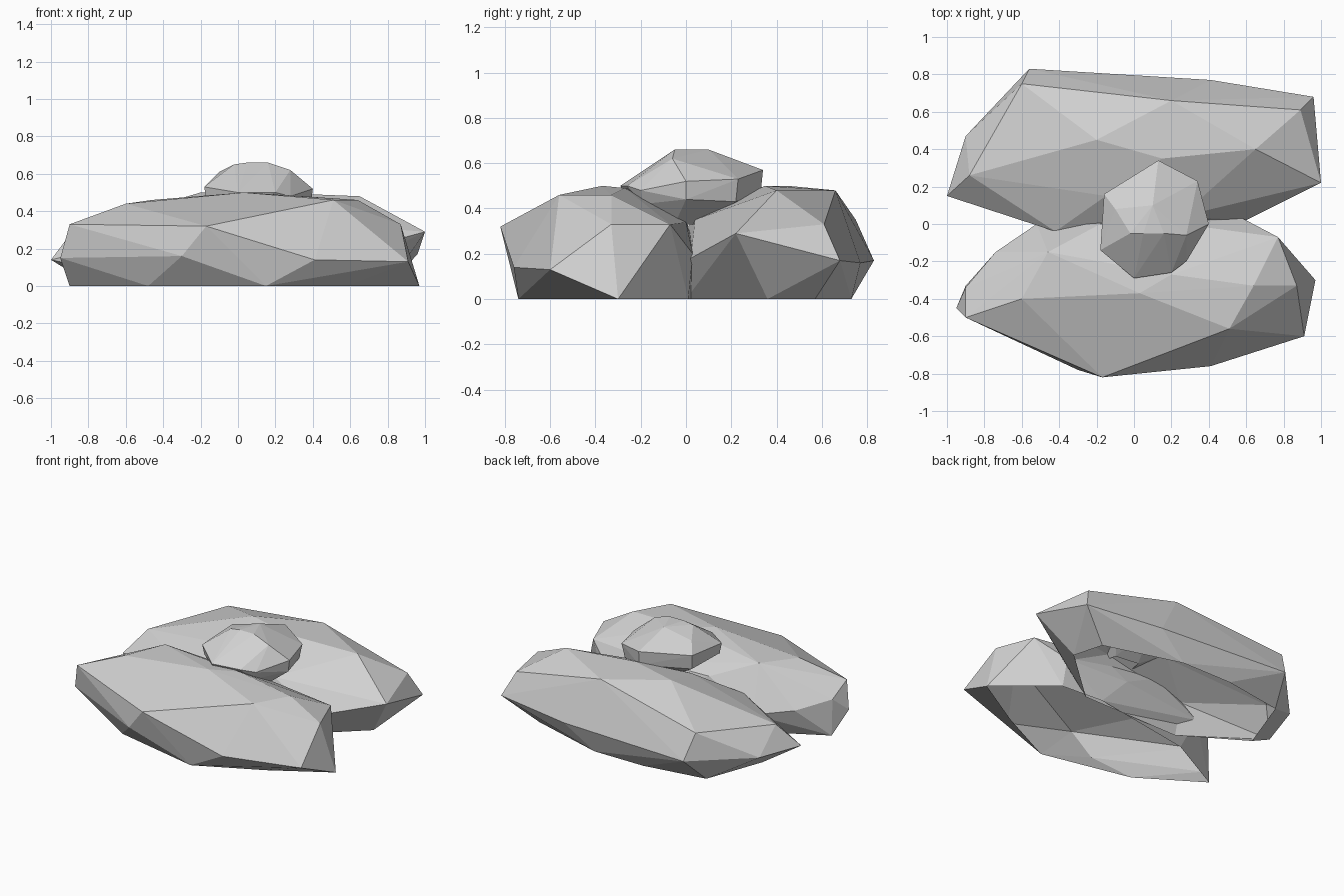
import bpy
import bmesh
import math

# Remove the default cube if it is there
default_cube = bpy.data.objects.get("Cube")
if default_cube:
    bpy.data.objects.remove(default_cube, do_unlink=True)


def make_material(name, color):
    material = bpy.data.materials.new(name)
    material.use_nodes = True
    material.diffuse_color = color
    shader = material.node_tree.nodes["Principled BSDF"]
    shader.inputs["Base Color"].default_value = color
    shader.inputs["Roughness"].default_value = 1
    return material


def make_rock(name, corners, material):
    """Chisel one faceted boulder: a tight convex shell, hollow and open below."""
    bm = bmesh.new()
    for corner in corners:
        bm.verts.new(corner)
    bmesh.ops.convex_hull(bm, input=list(bm.verts))
    bmesh.ops.recalc_face_normals(bm, faces=list(bm.faces))
    # Drop corners that lie inside the shell
    loose = [vert for vert in bm.verts if not vert.link_faces]
    bmesh.ops.delete(bm, geom=loose, context="VERTS")
    # Open the level underside
    floor = min(vert.co.z for vert in bm.verts) + .001
    underside = [face for face in bm.faces
                 if all(vert.co.z < floor for vert in face.verts)]
    bmesh.ops.delete(bm, geom=underside, context="FACES")
    # Merge nearly flat triangles into larger facets
    bmesh.ops.dissolve_limit(bm, angle_limit=math.radians(1),
                             verts=list(bm.verts), edges=list(bm.edges))
    mesh = bpy.data.meshes.new(name)
    bm.to_mesh(mesh)
    bm.free()
    mesh.materials.append(material)
    rock = bpy.data.objects.new(name, mesh)
    bpy.context.scene.collection.objects.link(rock)
    return rock


def ring(height, *outline):
    """Corners of a level outline, all at one height."""
    return [(x, y, height) for x, y in outline]


stone_grey = make_material("stone grey", (.64, .64, .64, 1))

# Front slab: level footing, leaning flanks, gently domed top
front_footing = ring(0, (.97, -.3), (.58, -.53), (.15, -.74), (-.48, -.6),
                     (-.9, -.33), (-.47, -.1), (.29, .03), (.6, .01))
front_flanks = [
    (.91, -.6, .13), (.41, -.76, .14), (-.3, -.78, .16), (-.17, -.82, .32),
    (-.9, -.5, .33), (-.95, -.45, .15), (-.9, -.34, .25), (-.74, -.15, .2),
    (-.52, 0, .17), (.1, .05, .2), (.58, .03, .2), (.77, -.07, .33),
    (.87, -.33, .33), (.25, 0, .34), (-.18, 0, .35),
]
front_top = [
    (.51, -.56, .46), (.64, -.33, .46), (.2, -.27, .49), (.03, -.37, .5),
    (-.6, -.4, .44), (-.46, -.15, .46),
]
make_rock("front_slab_rock", front_footing + front_flanks + front_top, stone_grey)

# Back slab: similar build, broader at the rear
back_footing = ring(0, (.74, .57), (.2, .73), (-.18, .73), (-.62, .66),
                    (-.77, .25), (-.35, -.01), (.4, 0), (.8, .36))
back_flanks = [
    (.96, .68, .17), (.41, .77, .16), (-.56, .83, .17), (-.9, .47, .15),
    (-1, .15, .14), (-.42, -.04, .28), (.6, .02, .18), (1, .22, .29),
    (.89, .61, .33), (-.6, .75, .35), (-.88, .26, .3), (.25, .04, .35),
]
back_top = [
    (.65, .4, .48), (.2, .66, .48), (-.2, .45, .5), (.15, .35, .5),
    (-.15, .15, .42),
]
make_rock("back_slab_rock", back_footing + back_flanks + back_top, stone_grey)

# Small boulder wedged over the gap between the slabs, with upright sides
boulder_crown = ring(.66, (.05, -.05), (.16, -.05), (.1, .1))
boulder_sides = [
    (-.02, -.05, .65), (-.1, .08, .61), (.28, -.06, .62), (.13, .34, .57),
    (.34, .23, .53), (.4, 0, .52), (.28, -.2, .48), (.2, -.26, .5),
    (0, -.29, .5), (-.18, -.14, .53), (-.16, .16, .55),
]
boulder_skirt = [
    (.39, 0, .44), (.32, .22, .43), (.13, .33, .47), (-.15, .15, .45),
    (-.17, -.13, .46), (0, -.26, .44), (.25, -.19, .42),
]
boulder_base = ring(.33, (.02, -.05), (.25, -.05), (.22, .08), (.05, .1))
make_rock("top_boulder", boulder_crown + boulder_sides + boulder_skirt + boulder_base,
          stone_grey)
